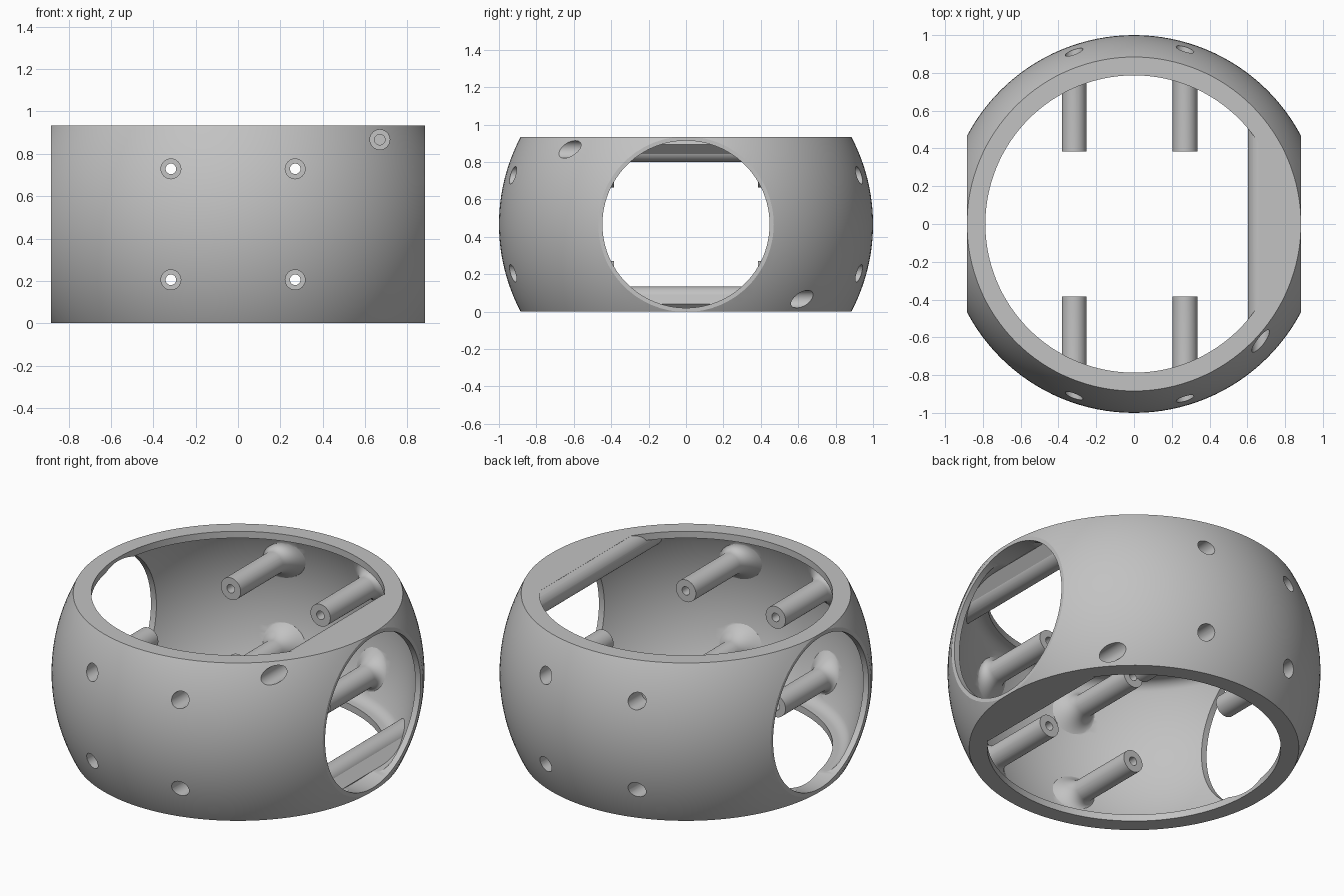
import bpy
import bmesh
from math import radians, sin, cos, atan2
from mathutils import Vector, Matrix

if "Cube" in bpy.data.objects:
    bpy.data.objects.remove(bpy.data.objects["Cube"], do_unlink=True)

HALF_H = 0.467
CENTRE = Vector((0, 0, HALF_H))
FLAT_X = 0.883
INNER_R = 0.958
LIP_R = 0.787
LIP_H = 0.04
OPENING_R = 0.447
PILLAR_R = 0.065
PILLAR_X = (-0.317, 0.27)
PILLAR_Z = (HALF_H - 0.262, HALF_H + 0.262)
BAR_X = 0.67
BAR_R = 0.067


def make(name, bm):
    bmesh.ops.recalc_face_normals(bm, faces=bm.faces)
    mesh = bpy.data.meshes.new(name)
    bm.to_mesh(mesh)
    bm.free()
    obj = bpy.data.objects.new(name, mesh)
    bpy.context.collection.objects.link(obj)
    return obj


def ball(name, radius):
    bm = bmesh.new()
    bmesh.ops.create_uvsphere(bm, u_segments=128, v_segments=80, radius=radius,
                              matrix=Matrix.Translation(CENTRE))
    return make(name, bm)


def box(name, low, high):
    low, high = Vector(low), Vector(high)
    bm = bmesh.new()
    bmesh.ops.create_cube(bm, size=1, matrix=Matrix.Translation((low + high) / 2)
                          @ Matrix.Diagonal((*(high - low), 1)))
    return make(name, bm)


def loft(name, sections, sides=40):
    # closed tube through circles given as (centre, axis, radius)
    bm = bmesh.new()
    rings = []
    for centre, axis, radius in sections:
        turn = Vector((0, 0, 1)).rotation_difference(axis).to_matrix().to_4x4()
        ring = bmesh.ops.create_circle(bm, segments=sides, radius=radius,
                                       matrix=Matrix.Translation(centre) @ turn)
        rings.append(ring["verts"])
    for a, b in zip(rings, rings[1:]):
        for i in range(sides):
            j = (i + 1) % sides
            bm.faces.new((a[i], a[j], b[j], b[i]))
    bm.faces.new(rings[0])
    bm.faces.new(rings[-1])
    return make(name, bm)


def rod(name, start, end, radius, sides=40):
    start, end = Vector(start), Vector(end)
    axis = end - start
    return loft(name, ((start, axis, radius), (end, axis, radius)), sides)


def hollow(blend=0.07, steps=8, rows=18):
    # spherical room, filleted into a flat lip with a round mouth at each end
    floor = HALF_H - LIP_H
    up = floor - blend
    out = ((INNER_R - blend) ** 2 - up ** 2) ** 0.5
    tilt = atan2(up, out)
    half = [(INNER_R * cos(tilt * i / rows), INNER_R * sin(tilt * i / rows))
            for i in range(rows)]
    for i in range(steps + 1):
        t = tilt + (radians(90) - tilt) * i / steps
        half.append((out + blend * cos(t), up + blend * sin(t)))
    half += [(LIP_R, floor), (LIP_R, 1)]
    profile = [(r, -h) for r, h in reversed(half[1:])] + half
    axis = Vector((0, 0, 1))
    return loft("hollow", [(CENTRE + axis * h, axis, r) for r, h in profile], 128)


def pillar_root(x, z, side, blend=0.075, steps=10):
    # concave fillet that turns from the wall direction to the pillar direction
    depth = (INNER_R ** 2 - x ** 2 - (z - HALF_H) ** 2) ** 0.5
    base = Vector((x, side * depth, z))
    wall = (CENTRE - base).normalized()
    along = Vector((0, -side, 0))
    sections = [(base - along * 0.06, wall, PILLAR_R + blend)]
    for i in range(steps + 1):
        t = radians(90 * i / steps)
        height = 0.008 + blend * (1 - cos(t))
        radius = PILLAR_R + blend * (1 - sin(t))
        sections.append((base + along * height, wall.lerp(along, i / steps), radius))
    return loft("pillar_root", sections)


def combine(target, tool, operation='DIFFERENCE'):
    mod = target.modifiers.new("cut", 'BOOLEAN')
    mod.operation = operation
    mod.solver = 'EXACT'
    mod.object = tool
    bpy.context.view_layer.objects.active = target
    bpy.ops.object.modifier_apply(modifier=mod.name)
    bpy.data.objects.remove(tool, do_unlink=True)


def keep_bars(target):
    # leave the long bars, and the sloped webs joining them to the end plates
    for end in (-1, 1):
        z = HALF_H + end * (HALF_H - BAR_R)
        web_x, web_z = BAR_X + BAR_R - 0.005, HALF_H + end * (HALF_H - LIP_H)
        combine(target, rod("bar", (BAR_X, -1, z), (BAR_X, 1, z), BAR_R))
        combine(target, rod("web", (web_x, -1, web_z), (web_x, 1, web_z), 0.052, sides=4))


# Ball trimmed flat at top, bottom and both sides
shell = ball("ball_shell", 1.0)
combine(shell, box("trim", (-FLAT_X, -2, 0), (FLAT_X, 2, 2 * HALF_H)), 'INTERSECT')

# Thin-walled interior, leaving material for pillars, bars and end plates
cavity = hollow()
for side in (-1, 1):
    for x in PILLAR_X:
        for z in PILLAR_Z:
            combine(cavity, rod("pillar", (x, side * 0.385, z), (x, side, z), PILLAR_R))
            combine(cavity, pillar_root(x, z, side))
for low, high in ((-2, LIP_H), (2 * HALF_H - LIP_H, 2)):
    combine(cavity, box("end_plate", (BAR_X - 0.01, -1, low), (1.2, 1, high)))
keep_bars(cavity)
combine(shell, cavity)

# Round side openings; the two bars stay across the left one
opening = rod("opening", (BAR_X, 0, HALF_H), (1.2, 0, HALF_H), OPENING_R, sides=96)
keep_bars(opening)
combine(shell, opening)
combine(shell, rod("opening", (-1.2, 0, HALF_H), (-0.6, 0, HALF_H), OPENING_R, sides=96))

# Screw bores and head pockets through the pillars
for x in PILLAR_X:
    for z in PILLAR_Z:
        combine(shell, rod("bore", (x, -1.2, z), (x, 1.2, z), 0.025, sides=24))
        for side in (-1, 1):
            combine(shell, rod("pocket", (x, side * 0.8, z), (x, side * 1.2, z),
                               0.047, sides=32))

# Blind screw holes in the bar ends: upper at the front, lower at the back
for side in (-1, 1):
    z = HALF_H - side * (HALF_H - BAR_R)
    combine(shell, rod("bore", (BAR_X, side * 0.2, z), (BAR_X, side * 1.2, z),
                       0.025, sides=24))
    combine(shell, rod("pocket", (BAR_X, side * 0.42, z), (BAR_X, side * 1.2, z),
                       0.047, sides=32))

# Single grey plastic
grey = bpy.data.materials.new("mid_grey")
grey.use_nodes = True
colour = (0.54, 0.54, 0.54, 1)
grey.diffuse_color = colour
grey.node_tree.nodes["Principled BSDF"].inputs["Base Color"].default_value = colour
shell.data.materials.clear()
shell.data.materials.append(grey)

bpy.ops.object.select_all(action='DESELECT')
shell.select_set(True)
bpy.context.view_layer.objects.active = shell
bpy.ops.object.shade_smooth_by_angle(angle=radians(25))
